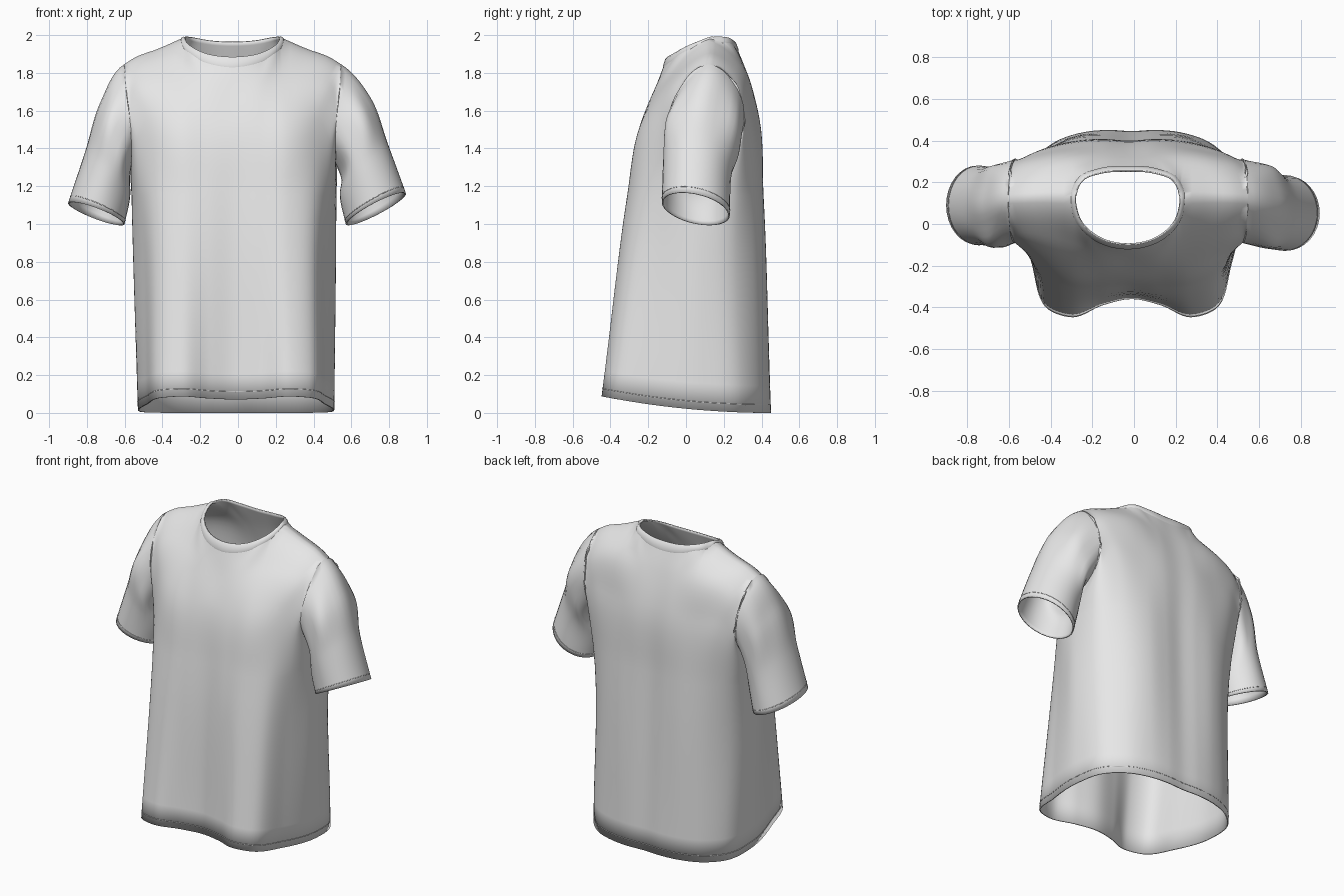
import bpy, bmesh, math
from mathutils import Vector as V
from mathutils.bvhtree import BVHTree

if "Cube" in bpy.data.objects:
    bpy.data.objects.remove(bpy.data.objects["Cube"])

N = 8          # columns per key segment
STEPS = 8      # rows per key segment

cloth = bpy.data.materials.new("light grey cloth")
cloth.diffuse_color = (0.8, 0.8, 0.8, 1)
cloth.use_nodes = True
cloth.node_tree.nodes["Principled BSDF"].inputs["Base Color"].default_value = cloth.diffuse_color


def curve(pts, m, t0=None, t1=None):
    """Smooth chord-length spline through pts, m+1 samples."""
    k = len(pts) - 1
    d = [(pts[i + 1] - pts[i]).length or 1e-6 for i in range(k)]
    s = [(pts[i + 1] - pts[i]) / d[i] for i in range(k)]
    tan = [t0 or s[0]]
    tan += [(s[i - 1] * d[i] + s[i] * d[i - 1]) / (d[i] + d[i - 1]) for i in range(1, k)]
    tan.append(t1 or s[-1])
    out = []
    for j in range(m + 1):
        f = j / m * k
        i = min(int(f), k - 1)
        t = f - i
        a, b = 2 * t**3 - 3 * t**2 + 1, 3 * t**2 - 2 * t**3
        c, e = t**3 - 2 * t**2 + t, t**3 - t**2
        out.append(pts[i] * a + pts[i + 1] * b + (tan[i] * c + tan[i + 1] * e) * d[i])
    return out


def loft(name, tubes, thick=0.008):
    """Skin tubes of closed rings into one welded smooth cloth mesh."""
    verts, faces = [], []
    for rows, flip in tubes:
        w, o = len(rows[0]), len(verts)
        verts += [tuple(p) for row in rows for p in row]
        for r in range(len(rows) - 1):
            for c in range(w):
                a, b = o + r * w, (c + 1) % w
                q = [a + c, a + b, a + w + b, a + w + c]
                faces.append(q[::-1] if flip else q)
    me = bpy.data.meshes.new(name)
    me.from_pydata(verts, [], faces)
    bm = bmesh.new()
    bm.from_mesh(me)
    bmesh.ops.remove_doubles(bm, verts=bm.verts, dist=1e-4)
    for f in bm.faces:
        f.smooth = True
    bm.to_mesh(me)
    bm.free()
    me.materials.append(cloth)
    ob = bpy.data.objects.new(name, me)
    bpy.context.collection.objects.link(ob)
    if thick:
        mod = ob.modifiers.new("cloth thickness", 'SOLIDIFY')
        mod.thickness = thick
        mod.offset = -1
    return ob


def seam(name, pts, radius):
    """Thin stitched line around a closed loop."""
    cu = bpy.data.curves.new(name, 'CURVE')
    cu.dimensions = '3D'
    cu.bevel_depth = radius
    cu.bevel_resolution = 1
    sp = cu.splines.new('POLY')
    sp.points.add(len(pts) - 1)
    for p, q in zip(sp.points, pts):
        p.co = (*q, 1)
    sp.use_cyclic_u = True
    cu.materials.append(cloth)
    bpy.context.collection.objects.link(bpy.data.objects.new(name, cu))


# Half outlines of the body, from front centre round the side to back centre
X = V((1, 0, 0))
hem_xy = [(0, -.36), (.14, -.39), (.28, -.447), (.40, -.41), (.475, -.20), (.52, .08),
          (.485, .28), (.38, .385), (.24, .437), (.12, .45), (0, .445)]
chest_xy = [(0, -.30), (.14, -.31), (.28, -.305), (.42, -.24), (.50, -.12), (.542, .08),
            (.515, .26), (.41, .35), (.25, .405), (.12, .41), (0, .40)]
bust = [(0, -.25, 1.5), (.14, -.25, 1.5), (.28, -.235, 1.53), (.45, -.15, 1.55),
        (.525, -.10, 1.38), (.543, .09, 1.25), (.535, .285, 1.38), (.46, .335, 1.55),
        (.27, .375, 1.55), (.13, .39, 1.55), (0, .385, 1.55)]
yoke = [(0, -.155, 1.74), (.14, -.145, 1.75), (.27, -.09, 1.78), (.52, -.04, 1.74),
        (.54, -.09, 1.48), (.54, .095, 1.29), (.54, .30, 1.48), (.53, .27, 1.74),
        (.27, .30, 1.84), (.13, .32, 1.81), (0, .32, 1.80)]
keys = [[V((x, y, .088 * ((.45 - y) / .9) ** 2)) for x, y in hem_xy],
        [V((x, y, 1.15)) for x, y in chest_xy],
        [V(p) for p in bust], [V(p) for p in yoke]]
half = [curve(k, 10 * N, X, -X) for k in keys]

# Top edge: neckline, shoulder seam, armhole, shoulder seam, neckline
vs = lambda *ps: [V(p) for p in ps]
neck_f = vs((0, -.10, 1.885), (.13, -.072, 1.90), (.225, .01, 1.945), (.252, .13, 1.99))
shoulder = vs((.252, .13, 1.99), (.40, .13, 1.925), (.51, .125, 1.885), (.575, .12, 1.845))
arm_f = vs((.575, .12, 1.845), (.572, 0, 1.76), (.55, -.09, 1.58), (.535, -.06, 1.42), (.54, .10, 1.32))
arm_b = vs((.54, .10, 1.32), (.54, .26, 1.42), (.545, .31, 1.58), (.565, .245, 1.76), (.575, .12, 1.845))
neck_b = vs((.252, .13, 1.99), (.22, .21, 1.99), (.12, .25, 1.972), (0, .257, 1.965))
Y = V((0, 1, 0))
sh = curve(shoulder, N)
half.append(curve(neck_f, 2 * N, X, V((0, .95, .3)))[:-1] + sh[:-1]
            + curve(arm_f, 2 * N, -Y, Y)[:-1] + curve(arm_b, 2 * N, Y, -Y)[:-1]
            + sh[::-1][:-1] + curve(neck_b, 2 * N, V((0, 1, .1)), -X))

# Mirror to full rings, with the slight sideways lean of the garment
rings = []
for h in half:
    full = h + [V((-p.x, p.y, p.z)) for p in h[-2:0:-1]]
    rings.append([p + V((-.01 - .01 * p.z, 0, 0)) for p in full])

# Columns from hem to top edge; those ending on the shoulder arrive level, to round it
columns = []
for i, c in enumerate(zip(*rings)):
    k = min(i, 20 * N - i)
    end = None
    if N < k <= 3.5 * N:
        end = V((0, 1, .25))
    elif 6.5 * N <= k < 9 * N:
        end = V((0, -1, .25))
    if end:
        d = (c[-1] - c[-2]).normalized()
        w = max(0, 1 - abs(k - (2.5 * N if k < 5 * N else 7.5 * N)) / (1.5 * N))
        end = d.lerp(end.normalized(), min(1, 1.5 * w)).normalized()
    columns.append(curve(list(c), 4 * STEPS, None, end))
rows = [list(r) for r in zip(*columns)]
tubes = [(rows, False)]
M = len(rows[0])
seam("hem_stitching", [a.lerp(b, .3) for a, b in zip(rows[0], rows[1])], .002)

# Sleeves: armhole edge lofted through two puffed rings to a tilted cuff
# Each ring: centre, vector to the outer edge, vector to the back edge
sleeves = {
    "right_sleeve": (1, [((.625, .085, 1.45), (.075, 0, .21), (0, .205, 0)),
                         ((.667, .06, 1.29), (.128, 0, .13), (0, .182, -.02)),
                         ((.73, .052, 1.08), (.16, 0, .08), (0, .18, -.035))]),
    "left_sleeve": (-1, [((-.65, .085, 1.44), (-.075, 0, .20), (0, .205, 0)),
                         ((-.69, .085, 1.27), (-.12, 0, .11), (0, .19, -.02)),
                         ((-.75, .09, 1.055), (-.15, 0, .055), (0, .19, -.03))]),
}
for name, (side, spec) in sleeves.items():
    cols = []
    for j in range(4 * N):
        i = 3 * N + j
        path = [rows[-1][i if side > 0 else M - i]]
        th = 2 * math.pi * j / (4 * N)
        for c, d, y in spec:
            fold = 1 + (.035 * math.cos(6 * th) if c is spec[0][0] else 0)
            path.append(V(c) + (V(d) * math.cos(th) - V(y) * math.sin(th)) * fold)
        chord = (path[1] - path[0]).normalized()
        start = chord.lerp(V((.85 * side, 0, -.5)), max(0, math.cos(th)) * .9).normalized()
        cols.append(curve(path, 3 * STEPS, start))
    srows = [list(r) for r in zip(*cols)]
    tubes.append((srows, side < 0))
    seam(name + "_cuff_stitching", srows[-2], .002)
shirt = loft("shirt_body_and_sleeves", tubes)
shirt.data.set_sharp_from_angle(angle=math.radians(60))

# Narrow ribbed neck band laid on the shirt around the neckline
tree = BVHTree.FromPolygons([v.co.copy() for v in shirt.data.vertices],
                            [tuple(p.vertices) for p in shirt.data.polygons])
idx = list(range(2 * N)) + list(range(8 * N, 12 * N + 1)) + list(range(18 * N + 1, M))
band = [[] for _ in range(4)]
for p in (rows[-1][i] for i in idx):
    out = V((p.x + .03, p.y - .08, 0)).normalized()
    band[3].append(p)
    for k, (off, lift) in enumerate(((.022, -.001), (.018, .004), (.005, .005))):
        q = p + out * off
        hit, nor, _, _ = tree.ray_cast(V((q.x, q.y, 3)), V((0, 0, -1)))
        if hit is None or abs(hit.z - p.z) > .1:
            hit, nor = p, V((0, 0, 1))
        if nor.z < 0:
            nor = -nor
        band[k].append(hit + nor * lift)
loft("neck_band", [(band, False)], thick=0)
